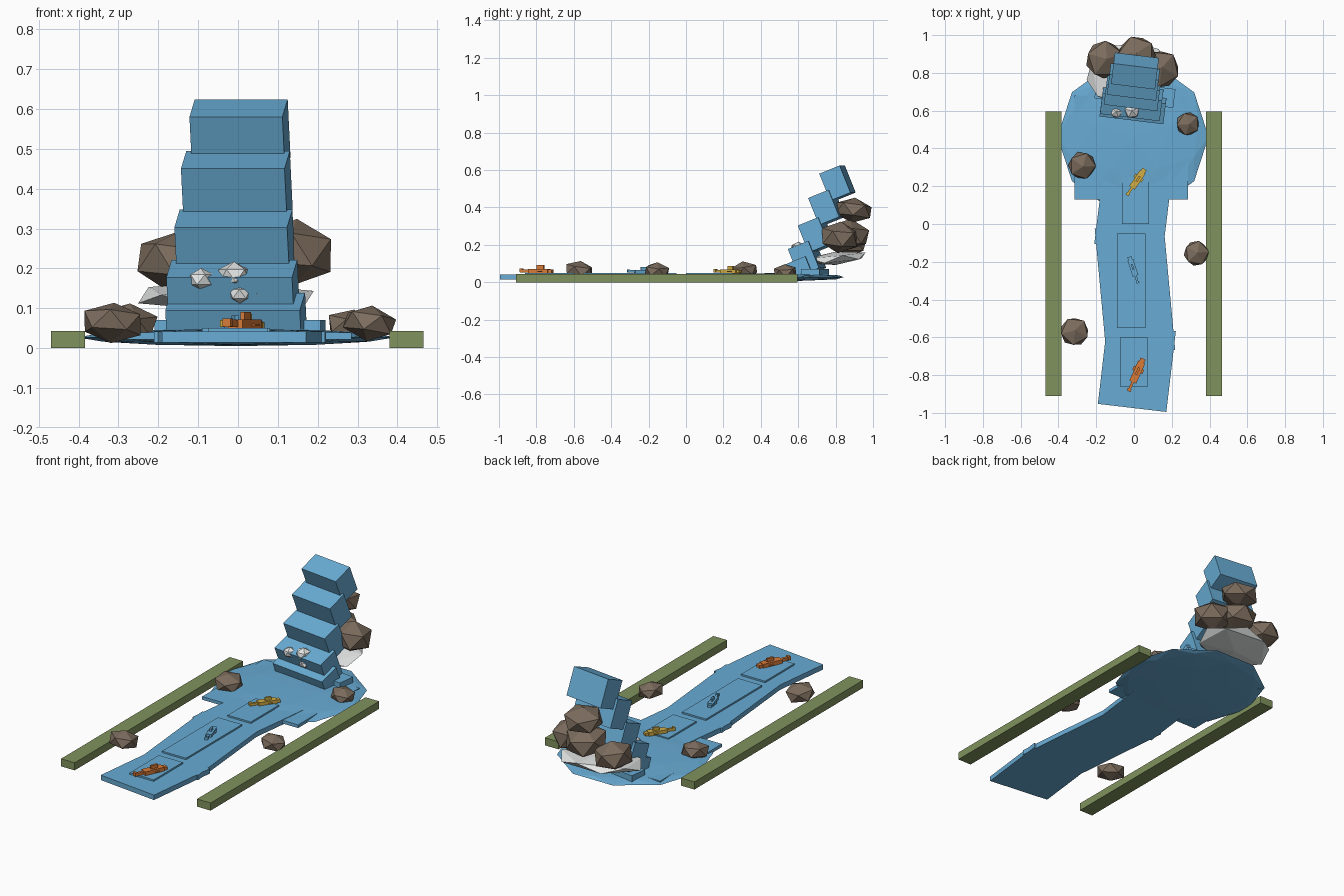
import bpy, math
from mathutils import Matrix, Euler, Vector

if "Cube" in bpy.data.objects:
    bpy.data.objects.remove(bpy.data.objects["Cube"])


def material(name, rgb):
    m = bpy.data.materials.new(name)
    m.diffuse_color = (*rgb, 1)
    m.use_nodes = True
    m.node_tree.nodes["Principled BSDF"].inputs["Base Color"].default_value = m.diffuse_color
    return m


WATER = material("water blue", (0.14, 0.41, 0.66))
GRASS = material("moss green", (0.22, 0.29, 0.11))
ROCK = material("rock brown", (0.20, 0.15, 0.11))
FOAM = material("foam white", (0.77, 0.79, 0.79))
ORANGE = material("fish orange", (0.70, 0.20, 0.04))
YELLOW = material("fish yellow", (0.66, 0.43, 0.06))


def finish(name, mat):
    ob = bpy.context.object
    ob.name = name
    ob.data.materials.append(mat)
    return ob


def box(name, mat, loc, size, rot=(0, 0, 0)):
    """Box with full size; rotation in degrees."""
    bpy.ops.mesh.primitive_cube_add(size=1)
    ob = finish(name, mat)
    ob.matrix_world = Matrix.LocRotScale(
        Vector(loc), Euler([math.radians(a) for a in rot]), Vector(size))
    return ob


def stone(name, mat, loc, radii, rot=(0, 0, 0), sub=1):
    """Faceted, stretched icosphere."""
    bpy.ops.mesh.primitive_ico_sphere_add(subdivisions=sub, radius=1)
    ob = finish(name, mat)
    ob.matrix_world = Matrix.LocRotScale(
        Vector(loc), Euler([math.radians(a) for a in rot]), Vector(radii))
    return ob


# Grassy banks
for side, x in (("left", -0.427), ("right", 0.423)):
    box(f"bank_{side}", GRASS, (x, -0.157, 0.0215), (0.085, 1.505, 0.043))

# Winding river: overlapping slabs turned alternately
for i, (x, y, length, turn) in enumerate((
        (0.015, -0.76, 0.43, -6.7), (0.005, -0.345, 0.68, 5.3), (0.0, 0.11, 0.48, -7))):
    box(f"river_{i + 1}", WATER, (x, y, 0.0275), (0.365, length, 0.028), (0, 0, turn))

# Raised flow sheets on the river
for i, (x, y, w, l) in enumerate((
        (0.0, -0.73, 0.15, 0.26), (-0.015, -0.30, 0.15, 0.50), (0.008, 0.125, 0.145, 0.25))):
    box(f"flow_sheet_{i + 1}", WATER, (x, y, 0.0445), (w, l, 0.012))

# Plunge pool: flattened dome and a square apron
stone("pool", WATER, (-0.005, 0.462, 0.027), (0.4, 0.4, 0.022), (0, 0, 18), sub=2)
box("pool_apron", WATER, (-0.015, 0.405, 0.03), (0.60, 0.55, 0.018))
box("pool_ledge", WATER, (0.005, 0.69, 0.05), (0.42, 0.10, 0.04), (0, 0, -7))

# Waterfall: leaning blocks narrowing upwards
for i, (x, y, z, w, h) in enumerate((
        (-0.005, 0.62, 0.075, 0.34, 0.09), (-0.012, 0.647, 0.127, 0.318, 0.156),
        (-0.008, 0.698, 0.253, 0.285, 0.156), (-0.003, 0.752, 0.40, 0.262, 0.156),
        (0.005, 0.81, 0.53, 0.235, 0.156))):
    box(f"waterfall_step_{i + 1}", WATER, (x, y, z), (w, 0.118, h), (22, 0, -7))

# Foam tufts on the falls, and the mist disc behind
for i, (x, y, z, r) in enumerate((
        (-0.093, 0.595, 0.172, 0.036), (-0.01, 0.60, 0.182, 0.044),
        (0.005, 0.59, 0.136, 0.031), (0.054, 0.595, 0.146, 0.028))):
    stone(f"foam_{i + 1}", FOAM, (x, y, z), (r, r, r * 0.8), (0, 0, 25 * i))
stone("mist_disc", FOAM, (-0.03, 0.80, 0.128), (0.25, 0.18, 0.035), (6, 0, 10))

# Cliff rocks behind the falls
for i, (x, y, z, r, rz) in enumerate((
        (-0.155, 0.87, 0.215, 0.11, 0.08), (0.14, 0.82, 0.24, 0.11, 0.085),
        (0.015, 0.87, 0.255, 0.12, 0.085), (0.015, 0.895, 0.385, 0.11, 0.068))):
    stone(f"cliff_rock_{i + 1}", ROCK, (x, y, z), (r, r, rz), (0, 8, 18 + 30 * i))

# Loose rocks beside the water
for i, (x, y, z, r) in enumerate((
        (-0.275, 0.31, 0.063, 0.08), (0.285, 0.53, 0.055, 0.068),
        (0.33, -0.155, 0.062, 0.073), (-0.315, -0.57, 0.063, 0.083))):
    stone(f"rock_{i + 1}", ROCK, (x, y, z), (r, r, 0.62 * r), (8, 5, 40 * i))


def fish(name, mat, x, y, turn, s):
    """Blocky fish: body, snout, tail and fins, heading along local +y."""
    spin = Matrix.Rotation(math.radians(turn), 3, 'Z')
    for part, loc, size in (
            ("body", (0, 0.012, 0.012), (0.040, 0.115, 0.024)),
            ("snout", (0, 0.079, 0.011), (0.028, 0.022, 0.018)),
            ("tail", (0, -0.070, 0.013), (0.014, 0.055, 0.016)),
            ("tail_fin", (0, -0.092, 0.016), (0.022, 0.014, 0.020)),
            ("top_fin", (0, 0.018, 0.032), (0.012, 0.040, 0.022)),
            ("side_fins", (0, 0.025, 0.010), (0.058, 0.024, 0.006))):
        p = spin @ (Vector(loc) * s)
        box(f"{name}_{part}", mat, (x + p.x, y + p.y, 0.048 + p.z),
            [v * s for v in size], (0, 0, turn))


fish("orange_fish", ORANGE, 0.012, -0.795, -24, 1.0)
fish("blue_fish", WATER, -0.003, -0.24, 18, 0.78)
fish("yellow_fish", YELLOW, 0.012, 0.225, -34, 0.88)
